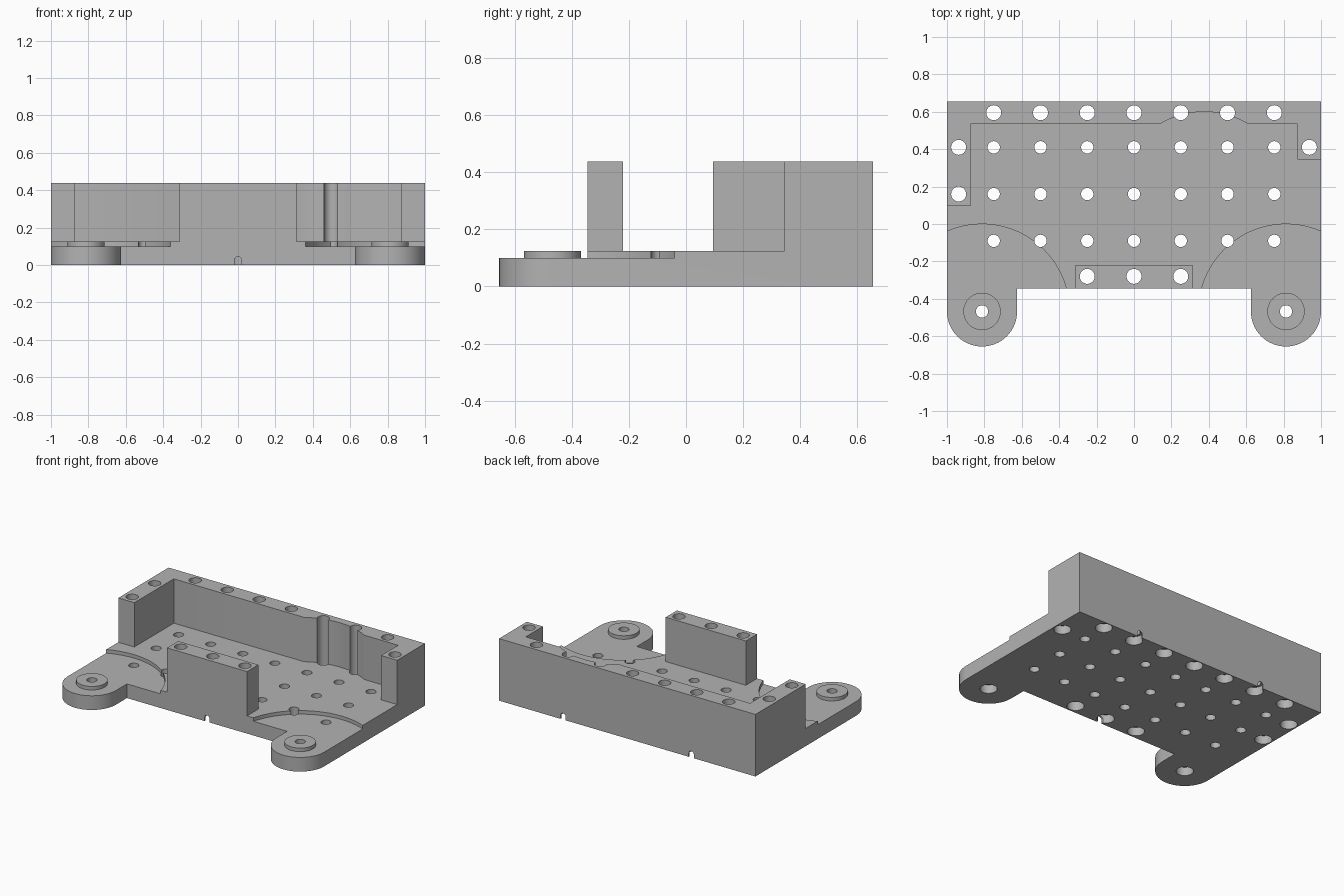
import bpy, bmesh
from math import cos, sin, radians, pi, asin
from mathutils import Matrix

if "Cube" in bpy.data.objects:
    bpy.data.objects.remove(bpy.data.objects["Cube"])

FLOOR, RECESS, TOP = 0.125, 0.1, 0.4375
BACK, FRONT = 0.655, -0.345
EAR_X, EAR_Y, EAR_R = 0.8125, -0.4675, 0.1875

grey = bpy.data.materials.new("plain grey")
grey.use_nodes = True
COLOUR = (0.45, 0.45, 0.45, 1)
grey.diffuse_color = COLOUR
grey.node_tree.nodes["Principled BSDF"].inputs["Base Color"].default_value = COLOUR


def arc(cx, cy, r, a0, a1, n):
    """Points on an arc, angles in degrees, both ends included."""
    angles = [radians(a0 + (a1 - a0) * i / n) for i in range(n + 1)]
    return [(cx + r * cos(a), cy + r * sin(a)) for a in angles]


def circle(cx, cy, r, n=40):
    return arc(cx, cy, r, 0, 360, n)[:-1]


def prisms(name, outlines, z0, z1, matrix=Matrix()):
    """One object made of upright prisms, one for each outline."""
    bm = bmesh.new()
    for outline in outlines:
        face = bm.faces.new([bm.verts.new((x, y, z0)) for x, y in outline])
        new = bmesh.ops.extrude_face_region(bm, geom=[face])["geom"]
        verts = [v for v in new if isinstance(v, bmesh.types.BMVert)]
        bmesh.ops.translate(bm, verts=verts, vec=(0, 0, z1 - z0))
    bmesh.ops.recalc_face_normals(bm, faces=bm.faces)
    bm.transform(matrix)
    mesh = bpy.data.meshes.new(name)
    bm.to_mesh(mesh)
    bm.free()
    mesh.materials.append(grey)
    obj = bpy.data.objects.new(name, mesh)
    bpy.context.collection.objects.link(obj)
    return obj


def combine(target, tool, operation="DIFFERENCE"):
    """Apply a boolean and remove the tool object."""
    mod = target.modifiers.new(tool.name, "BOOLEAN")
    mod.operation, mod.object, mod.solver = operation, tool, "EXACT"
    bpy.context.view_layer.objects.active = target
    bpy.ops.object.modifier_apply(modifier=mod.name)
    bpy.data.objects.remove(tool)


# Solid body with two rounded ears
right_half = [(EAR_X - EAR_R, FRONT)] + arc(EAR_X, EAR_Y, EAR_R, 180, 360, 32) + [(1, BACK)]
left_half = [(-x, y) for x, y in reversed(right_half)]
tray = prisms("mounting_tray", [right_half + left_half], 0, TOP)

# Clear the space above the floor, leaving the back, side and front walls
BAY_X, BAY_Y, BAY_R, WALL_Y = 0.375, 0.143, 0.457, 0.535
bay_angle = asin((WALL_Y - BAY_Y) / BAY_R) * 180 / pi
space = [(-1.2, -1), (-0.3125, -1), (-0.3125, -0.22), (0.3125, -0.22), (0.3125, -1),
         (1.2, -1), (1.2, 0.345), (0.875, 0.345), (0.875, WALL_Y)]
space += arc(BAY_X, BAY_Y, BAY_R, bay_angle, 180 - bay_angle, 24)
space += [(-0.875, WALL_Y), (-0.875, 0.095), (-1.2, 0.095)]
combine(tray, prisms("space_cutter", [space], FLOOR, 0.6))

# Round recesses about the ears, with a raised boss in each
ears = [(-EAR_X, EAR_Y), (EAR_X, EAR_Y)]
combine(tray, prisms("recess_cutter", [circle(x, y, 0.467, 96) for x, y in ears], RECESS, 0.2))
combine(tray, prisms("bosses", [circle(x, y, 0.1) for x, y in ears], 0.05, FLOOR), "UNION")

# Holes through the floor and walls
columns = [0.25 * i for i in range(-3, 4)]
floor_holes = [(x, y) for x in columns for y in (0.41, 0.16, -0.09)]
wall_holes = [(x, 0.595) for x in columns] + [(x, -0.28) for x in columns[2:5]]
wall_holes += [(-0.9375, 0.41), (-0.9375, 0.16), (0.9375, 0.41)]
holes = [circle(x, y, 0.033, 24) for x, y in floor_holes + ears]
holes += [circle(x, y, 0.04, 32) for x, y in wall_holes]
combine(tray, prisms("hole_cutter", holes, -0.1, 0.6))

# Wider pockets under the wall and ear holes
pockets = [circle(x, y, 0.055, 32) for x, y in wall_holes + ears]
combine(tray, prisms("pocket_cutter", pockets, -0.1, 0.06))

# Small arched notches from the outer faces into the pockets
upright = Matrix.Rotation(radians(90), 4, "X")
for x, y0, y1 in ((0, -0.45, -0.29), (-0.5, 0.6, 0.75), (0.5, 0.6, 0.75)):
    arch = [(x - 0.02, -0.1), (x + 0.02, -0.1)] + arc(x, 0.025, 0.02, 0, 180, 10)
    combine(tray, prisms("notch_cutter", [arch], -y1, -y0, upright))

bpy.ops.object.select_all(action="DESELECT")
tray.select_set(True)
bpy.context.view_layer.objects.active = tray
bpy.ops.object.shade_smooth_by_angle(angle=radians(30))
